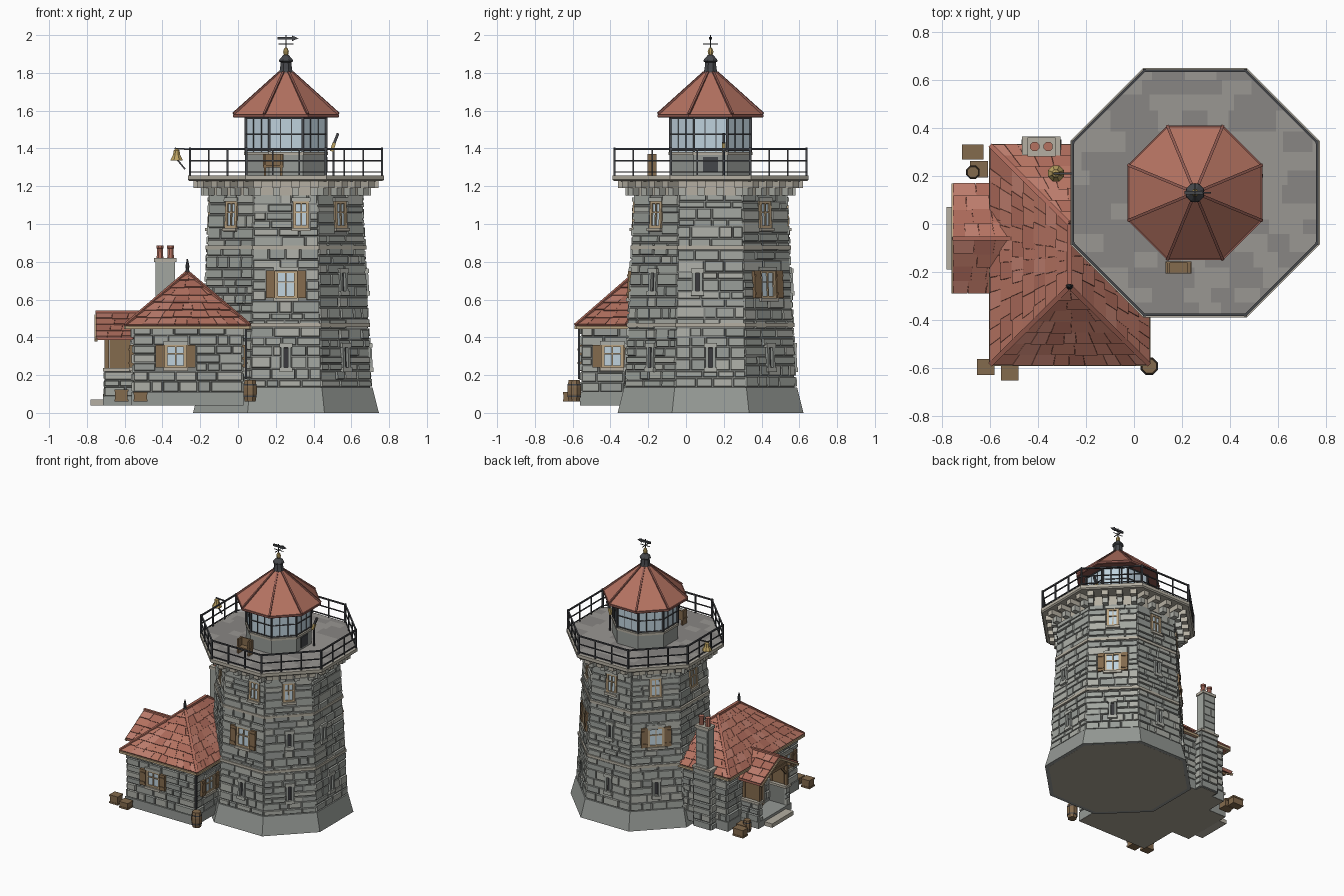
import bpy, bmesh, math, random
from mathutils import Vector, Matrix

if "Cube" in bpy.data.objects:
    bpy.data.objects.remove(bpy.data.objects["Cube"])
random.seed(7)
R = random.uniform
COL = dict(stone=(.36, .38, .35), stone2=(.31, .33, .31), stone3=(.42, .43, .39), mortar=(.22, .23, .215),
           plinth=(.30, .32, .30), trim=(.46, .43, .36), slab=(.25, .24, .23), slab2=(.32, .31, .29),
           roof=(.46, .17, .12), roof2=(.40, .14, .10), roof3=(.50, .20, .15), hip=(.27, .10, .08),
           iron=(.06, .063, .07), glass=(.52, .64, .72), frame=(.50, .37, .22), wood=(.23, .145, .075),
           gold=(.50, .36, .12), under=(.40, .36, .29), dark=(.04, .04, .045))
STONES = ['stone', 'stone', 'stone2', 'stone3']
TILES = ['roof', 'roof', 'roof2', 'roof3']
I = Matrix.Identity(4)
CX, CY = .254, .13
parts = {}

def target(name, mat):
    bm, mats = parts.setdefault(name, (bmesh.new(), []))
    if mat not in mats:
        mats.append(mat)
    return bm, mats.index(mat)

def hexa(name, mat, p):
    bm, mi = target(name, mat)
    v = [bm.verts.new(q) for q in p]
    for f in ((3, 2, 1, 0), (4, 5, 6, 7), (0, 1, 5, 4), (1, 2, 6, 5), (2, 3, 7, 6), (3, 0, 4, 7)):
        bm.faces.new([v[i] for i in f]).material_index = mi

def box(name, mat, M, x0, x1, y0, y1, z0, z1, t=0):
    hexa(name, mat, [M @ Vector(c) for c in (
        (x0, y0, z0), (x1, y0, z0), (x1, y1, z0), (x0, y1, z0),
        (x0 + t, y0 + t, z1), (x1 - t, y0 + t, z1), (x1 - t, y1 - t, z1), (x0 + t, y1 - t, z1))])

def beam(name, mat, p, q, w):
    p, q = Vector(p), Vector(q)
    M = Matrix.Translation(p) @ (q - p).to_track_quat('Z', 'Y').to_matrix().to_4x4()
    box(name, mat, M, -w, w, -w, w, 0, (q - p).length)

def lathe(name, mat, cx, cy, prof, n=8):
    bm, mi = target(name, mat)
    rings = []
    for r, z in prof:
        r /= math.cos(math.pi / n)
        rings.append([bm.verts.new((cx + r * math.cos((k + .5) * 2 * math.pi / n),
                                    cy + r * math.sin((k + .5) * 2 * math.pi / n), z)) for k in range(n)])
    faces = [bm.faces.new(rings[0][::-1]), bm.faces.new(rings[-1])]
    for a, b in zip(rings, rings[1:]):
        faces += [bm.faces.new((a[k], a[(k + 1) % n], b[(k + 1) % n], b[k])) for k in range(n)]
    for f in faces:
        f.material_index = mi

def hull(name, mat, pts):
    bm, mi = target(name, mat)
    res = bmesh.ops.convex_hull(bm, input=[bm.verts.new(p) for p in pts])
    for f in res['geom']:
        if isinstance(f, bmesh.types.BMFace):
            f.material_index = mi

def frame(o, az, k=0):
    # wall frame: x right, y up the wall, z outward
    n = Vector((math.cos(math.radians(az)), math.sin(math.radians(az)), 0))
    t = Vector((-n.y, n.x, 0))
    up = (Vector((0, 0, 1)) - n * k).normalized()
    M = Matrix((t, up, t.cross(up))).transposed().to_4x4()
    M.translation = o
    return M

def courses(name, M, half, y0, y1, rows, holes=(), d=.012):
    hs = [R(.7, 1.3) for _ in range(rows)]
    s, y = (y1 - y0) / sum(hs), y0
    for h in hs:
        h *= s
        w = half(y + h / 2) + d * .4
        segs = [(-w, w)]
        for a, b, c, e in holes:
            if min(y + h, e) - max(y, c) > h * .5:
                segs = [q for l, r in segs for q in ((l, min(r, a)), (max(l, b), r)) if q[1] - q[0] > .012]
        for l, r in segs:
            x = l
            while x < r - .005:
                e = x + R(.06, .15)
                e = r if e > r - .04 else e
                box(name, random.choice(STONES), M, x + .002, e - .002, y + .002, y + h - .002, -.005, d * R(.6, 1.4), .004)
                x = e
        y += h

def window(name, M, x, y, w, h, shutters=False):
    # returns the hole to leave in the stone courses
    a, b, c, e = x - w / 2, x + w / 2, y - h / 2, y + h / 2
    box(name, 'glass', M, a, b, c, e, -.01, .006)
    for l, r in ((a - .008, a + .008), (x - .004, x + .004), (b - .008, b + .008)):
        box(name, 'frame', M, l, r, c, e, -.01, .014)
    for l, r in ((c, c + .012), (y + .01, y + .017), (e - .012, e)):
        box(name, 'frame', M, a, b, l, r, -.01, .014)
    box(name, 'trim', M, a - .015, b + .015, c - .018, c, -.01, .026)
    box(name, 'stone3', M, a - .015, b + .015, e, e + .02, -.01, .02)
    if shutters:
        for l, r in ((a - .056, a - .008), (b + .008, b + .056)):
            box(name, 'wood', M, l, r, c, e, 0, .022)
            for q in (c + .02, e - .03):
                box(name, 'wood', M, l + .003, r - .003, q, q + .01, .02, .027)
        return (a - .056, b + .056, c, e)
    return (a - .01, b + .01, c - .01, e + .01)

def slit(name, M, x, y, h):
    c, e = y - h / 2, y + h / 2
    box(name, 'dark', M, x - .012, x + .012, c, e, -.01, .004)
    for s in (-1, 1):
        box(name, 'stone2', M, x + s * .019 - .008, x + s * .019 + .008, c, e, -.01, .021)
    for q in (c - .01, e - .01):
        box(name, 'stone3', M, x - .034, x + .034, q, q + .024, -.01, .025)
    return (x - .026, x + .026, c, e)

# tower: plinth, tapered core, coursed stone and openings on each face
K, T8 = .047, math.tan(math.pi / 8)
lathe('tower_plinth', 'plinth', CX, CY, [(.492, 0), (.458, .135)])
lathe('tower_underside', 'under', CX, CY, [(.465, -.0005), (.465, .001)])
lathe('tower_core', 'mortar', CX, CY, [(.446, .12), (.398, 1.16)])
for az in range(-135, 181, 45):
    n = Vector((math.cos(math.radians(az)), math.sin(math.radians(az)), 0))
    M = frame(Vector((CX, CY, 0)) + n * .449, az, K)
    holes = []
    if az in (-90, 45, 135):
        holes.append(window('tower_shutter_windows', M, 0, .68, .10, .145, True))
    elif az in (-45, 0, 90):
        holes.append(slit('tower_slits', M, -.07 if az == 0 else 0, .69, .12))
    if az not in (-135, 180):
        holes.append(slit('tower_slits', M, 0, .29, .13))
    if az != 0:
        holes.append(window('tower_upper_windows', M, .08 if az == -90 else 0, 1.05, .07, .14))
    courses('tower_stones', M, lambda y: (.449 - K * y) * T8, .135, 1.16, 20, holes)
    # two-step corbels under the gallery
    F = frame(Vector((CX, CY, 0)), az)
    for i in range(4):
        x = (i - 1.5) * .1
        box('gallery_corbels', 'trim', F, x - .022, x + .022, 1.19, 1.232, .38, .49)
        box('gallery_corbels', 'stone3', F, x - .019, x + .019, 1.15, 1.19, .38, .45)
for z, r in ((.465, .445), (.875, .425)):
    lathe('tower_string_courses', 'trim', CX, CY, [(r, z - .01), (r, z + .01)])

# gallery deck with paving clipped to the octagon
lathe('gallery_deck', 'trim', CX, CY, [(.405, 1.15), (.405, 1.225), (.51, 1.227), (.519, 1.235), (.519, 1.258)])
bm, _ = target('gallery_paving', 'slab')
target('gallery_paving', 'slab2')
y = -.52
while y < .52:
    h, x = R(.06, .09), -.55 - R(0, .08)
    while x < .55:
        w = R(.08, .15)
        bm.faces.new([bm.verts.new((CX + a, CY + b, 1.261)) for a, b in ((x, y), (x + w, y), (x + w, y + h), (x, y + h))]
                     ).material_index = random.randint(0, 1)
        x += w
    y += h
for k in range(8):
    n = Vector((math.cos(k * math.pi / 4), math.sin(k * math.pi / 4), 0))
    bmesh.ops.bisect_plane(bm, geom=bm.verts[:] + bm.edges[:] + bm.faces[:], plane_co=Vector((CX, CY, 0)) + n * .508,
                           plane_no=n, clear_outer=True)

def corner(r, k, z):
    a = (k + .5) * math.pi / 4
    return Vector((CX + r / math.cos(math.pi / 8) * math.cos(a), CY + r / math.cos(math.pi / 8) * math.sin(a), z))

# railing, lantern frame and lantern roof ribs, face by face
for k in range(8):
    p, q = corner(.508, k, 0), corner(.508, k + 1, 0)
    up = lambda v, z: Vector((v.x, v.y, z))
    beam('railing', 'iron', up(p, 1.25), up(p, 1.405), .006)
    for f in (1 / 3, 2 / 3):
        beam('railing', 'iron', up(p.lerp(q, f), 1.25), up(p.lerp(q, f), 1.395), .004)
    for z, w in ((1.397, .005), (1.335, .0035), (1.275, .0035)):
        beam('railing', 'iron', up(p, z), up(q, z), w)
    p, q = corner(.213, k, 0), corner(.213, k + 1, 0)
    beam('lantern_frame', 'iron', up(p, 1.37), up(p, 1.57), .006)
    for f in (1 / 3, 2 / 3):
        beam('lantern_frame', 'iron', up(p.lerp(q, f), 1.385), up(p.lerp(q, f), 1.57), .002)
    for z in (1.39, 1.475, 1.56):
        beam('lantern_frame', 'iron', up(p, z), up(q, z), .003)
    beam('lantern_roof_ribs', 'hip', corner(.278, k, 1.584), corner(.033, k, 1.804), .006)
lathe('lantern_base', 'stone2', CX, CY, [(.215, 1.25), (.215, 1.365)])
lathe('lantern_base', 'trim', CX, CY, [(.222, 1.365), (.222, 1.382)])
lathe('lantern_glass', 'glass', CX, CY, [(.208, 1.38), (.208, 1.57)])
lathe('lantern_eave', 'hip', CX, CY, [(.275, 1.563), (.28, 1.567), (.28, 1.581)])
lathe('lantern_roof', 'roof', CX, CY, [(.277, 1.578), (.03, 1.808)])

# roof vent, ball and weather vane
lathe('roof_vent', 'iron', CX, CY, [(.038, 1.795), (.032, 1.82), (.028, 1.855), (.038, 1.862), (.034, 1.872), (.014, 1.895)])
lathe('vane_ball', 'gold', CX, CY, [(.006, 1.89), (.013, 1.90), (.015, 1.912), (.011, 1.926), (.004, 1.935)])
beam('vane', 'iron', (CX, CY, 1.92), (CX, CY, 2), .0025)
beam('vane', 'iron', (CX - .04, CY, 1.953), (CX + .04, CY, 1.953), .002)
beam('vane', 'iron', (CX, CY - .04, 1.953), (CX, CY + .04, 1.953), .002)
beam('vane', 'iron', (.21, CY, 1.983), (.29, CY, 1.983), .007)
hull('vane', 'iron', [(x, CY + s, z) for s in (-.003, .003) for x, z in ((.285, 1.968), (.285, 1.998), (.32, 1.983))])

# gallery furniture: bell on bracket, bench, hatch, telescope
beam('bell_bracket', 'iron', (-.25, .21, 1.395), (-.335, .21, 1.40), .004)
beam('bell_bracket', 'iron', (-.28, .21, 1.29), (-.325, .21, 1.345), .004)
lathe('bell', 'gold', -.325, .21, [(.033, 1.335), (.03, 1.345), (.019, 1.365), (.015, 1.39), (.006, 1.397)])
box('bench', 'wood', I, .132, .24, -.205, -.155, 1.30, 1.312)
box('bench', 'wood', I, .132, .24, -.163, -.155, 1.31, 1.37)
for x in (.137, .223):
    box('bench', 'wood', I, x, x + .012, -.205, -.155, 1.258, 1.37)
box('lantern_hatch', 'iron', I, .46, .474, .09, .17, 1.275, 1.355)
beam('telescope_stand', 'iron', (.505, .2, 1.258), (.505, .2, 1.40), .006)
beam('telescope', 'gold', (.495, .2, 1.385), (.51, .2, 1.43), .009)
beam('telescope', 'iron', (.51, .2, 1.43), (.53, .2, 1.48), .007)

# cottage walls and windows
box('cottage_plinth', 'plinth', I, -.565, .03, -.56, .30, .04, .11)
box('cottage_core', 'mortar', I, -.553, .023, -.548, .293, .10, .46)
for o, az, half, wins in (((-.265, -.547, 0), -90, .285, [-.065]), ((.022, -.13, 0), 0, .42, [-.26]),
                          ((-.552, -.13, 0), 180, .42, [.29]), ((-.265, .292, 0), 90, .285, [])):
    M = frame(Vector(o), az)
    holes = [window('cottage_windows', M, x, .30, .10, .12, True) for x in wins]
    courses('cottage_stones', M, lambda y: half, .11, .455, 7, holes)

def slope(name, A, B, C, D, rows):
    # tiled roof slope: eave A-B, top D-C
    A, B, C, D = map(Vector, (A, B, C, D))
    n = (B - A).cross(D - A).normalized()
    n = -n if n.z < 0 else n
    P = lambda u, v, h: A.lerp(D, v).lerp(B.lerp(C, v), u) + n * h
    for i in range(rows):
        v0, v1 = i / rows, min(1, (i + 1.15) / rows)
        L, u = (P(1, v0, 0) - P(0, v0, 0)).length, 0
        while u < .999:
            e = u + R(.045, .10) / max(L, .05)
            e = 1 if e > 1 - .03 / max(L, .03) else e
            d = v0 - R(0, .12) / rows if i else v0
            g, h = .0008 / max(L, .03), R(.007, .011)
            hexa(name, random.choice(TILES), [P(u + g, d, 0), P(e - g, d, 0), P(e - g, v1, 0), P(u + g, v1, 0),
                                              P(u + g, d, h), P(e - g, d, h), P(e - g, v1, .002), P(u + g, v1, .002)])
            u = e

# cottage hip roof
c = [Vector(p) for p in ((-.595, -.582, .463), (.06, -.582, .463), (.06, .325, .463), (-.595, .325, .463))]
r0, r1 = Vector((-.268, -.26, .742)), Vector((-.268, 0, .742))
hull('cottage_roof_base', 'roof2', c + [r0, r1] + [p - Vector((0, 0, .015)) for p in c])
for q in ((c[0], c[1], r0, r0), (c[1], c[2], r1, r0), (c[2], c[3], r1, r1), (c[3], c[0], r0, r1)):
    slope('cottage_roof_tiles', *q, 7)
for i in range(4):
    beam('cottage_roof_ridges', 'roof2', c[i], r0 if i < 2 else r1, .010)
    beam('cottage_eaves', 'frame', c[i] - Vector((0, 0, .01)), c[(i + 1) % 4] - Vector((0, 0, .01)), .008)
beam('cottage_roof_ridges', 'roof2', r0, r1, .011)
lathe('cottage_finial', 'iron', r0.x, r0.y, [(.014, .74), (.008, .76), (.011, .775), (.003, .815)])

# chimney: broad base with shoulder, plain shaft, cap and two pots
box('chimney_shaft', 'stone', I, -.437, -.333, .287, .353, .4, .80)
box('chimney_base', 'mortar', I, -.457, -.313, .27, .352, .04, .49)
for o, az, w in (((-.385, .352, 0), 90, .07), ((-.457, .32, 0), 180, .033), ((-.313, .32, 0), 0, .033)):
    courses('chimney_stones', frame(Vector(o), az), lambda y: w, .04, .49, 9, d=.009)
courses('chimney_stones', frame(Vector((-.385, .353, 0)), 90), lambda y: .05, .49, .795, 6, d=.004)
box('chimney_cap', 'trim', I, -.465, -.305, .28, .365, .49, .505)
box('chimney_cap', 'trim', I, -.444, -.326, .281, .36, .80, .82)
for x in (-.413, -.357):
    lathe('chimney_pots', 'roof', x, .322, [(.018, .815), (.015, .87), (.019, .872), (.019, .885)])

# porch: floor, step, side walls, posts, gable and door
box('porch_floor', 'plinth', I, -.715, -.55, -.26, .14, .04, .09)
box('porch_step', 'trim', I, -.78, -.70, -.19, .07, .04, .07)
for y0, y1, az in ((-.245, -.205, -90), (.085, .125, 90)):
    box('porch_walls', 'mortar', I, -.70, -.55, y0, y1, .08, .22)
    courses('porch_walls', frame(Vector((-.63, y0 if az < 0 else y1, 0)), az), lambda y: .075, .085, .22, 3, d=.01)
    courses('porch_walls', frame(Vector((-.70, (y0 + y1) / 2, 0)), 180), lambda y: .02, .085, .22, 3, d=.01)
    box('porch_walls', 'trim', I, -.715, -.55, y0 - .012, y1 + .012, .22, .237)
    m = (y0 + y1) / 2
    box('porch_panels', 'wood', I, -.68, -.56, m - .006, m + .006, .235, .40)
    for x in (-.695, -.57):
        beam('porch_posts', 'wood', (x, m, .23), (x, m, .41), .011)
    beam('porch_posts', 'wood', (-.735, m, .405), (-.55, m, .405), .01)
    beam('porch_posts', 'wood', (-.695, m, .32), (-.695, m + (.075 if az < 0 else -.075), .40), .007)
beam('porch_posts', 'wood', (-.695, -.24, .405), (-.695, .12, .405), .012)
hull('porch_gable', 'wood', [(x, y, z) for x in (-.70, -.69) for y, z in ((-.24, .41), (.12, .41), (-.06, .515))])
box('door', 'wood', I, -.575, -.55, -.12, 0, .09, .35)
box('door', 'trim', I, -.572, -.55, -.14, .02, .09, .37)
for s in (-1, 1):
    e, t = -.06 + s * .225, Vector((0, 0, -.015))
    q = [Vector(p) for p in ((-.752, e, .40), (-.555, e, .40), (-.50, -.06, .53), (-.752, -.06, .53))]
    hexa('porch_roof_base', 'roof2', [p + t for p in q] + q)
    slope('porch_roof_tiles', *q, 4)
    beam('porch_roof_base', 'frame', q[0] + t, q[3] + t, .008)
beam('porch_roof_base', 'roof2', (-.754, -.06, .533), (-.51, -.06, .533), .009)
# undersides
for x0, x1, y0, y1 in ((-.562, .027, -.557, .297), (-.712, -.562, -.257, .137), (-.455, -.315, .297, .35)):
    box('cottage_underside', 'under', I, x0, x1, y0, y1, .039, .045)

# rain pipe, barrels and crates
def barrel(x, y, z, r, h):
    lathe('barrels', 'wood', x, y, [(r * .8, z), (r, z + h * .35), (r, z + h * .65), (r * .8, z + h)])
    for f in (.2, .75):
        lathe('barrel_hoops', 'iron', x, y, [(r * .97, z + h * f), (r * .97, z + h * f + .008)])

def crate(x, y, z, a, b, h):
    box('crates', 'wood', I, x - a, x + a, y - b, y + b, z, z + h)
    for q in (z, z + h - .012):
        box('crate_slats', 'wood', I, x - a - .003, x + a + .003, y - b - .003, y + b + .003, q, q + .012)
beam('rain_pipe', 'iron', (.042, -.566, .45), (.042, -.566, .18), .006)
barrel(.064, -.592, .06, .036, .115)
barrel(-.67, .215, .04, .028, .09)
crate(-.617, -.595, .06, .033, .03, .065)
crate(-.517, -.618, .06, .034, .03, .05)
crate(-.67, .30, .04, .042, .028, .06)
crate(-.645, .228, .04, .034, .032, .06)

# turn every collected part into an object
lib = {n: bpy.data.materials.new(n) for n in COL}
for n, m in lib.items():
    m.diffuse_color = (*COL[n], 1)
for name, (bm, mats) in parts.items():
    bmesh.ops.recalc_face_normals(bm, faces=bm.faces[:])
    me = bpy.data.meshes.new(name)
    for m in mats:
        me.materials.append(lib[m])
    bm.to_mesh(me)
    bm.free()
    bpy.context.collection.objects.link(bpy.data.objects.new(name, me))

for m in bpy.data.materials:
    if m.users and not m.is_grease_pencil:
        m.use_nodes = True
        m.node_tree.nodes["Principled BSDF"].inputs["Base Color"].default_value = m.diffuse_color
